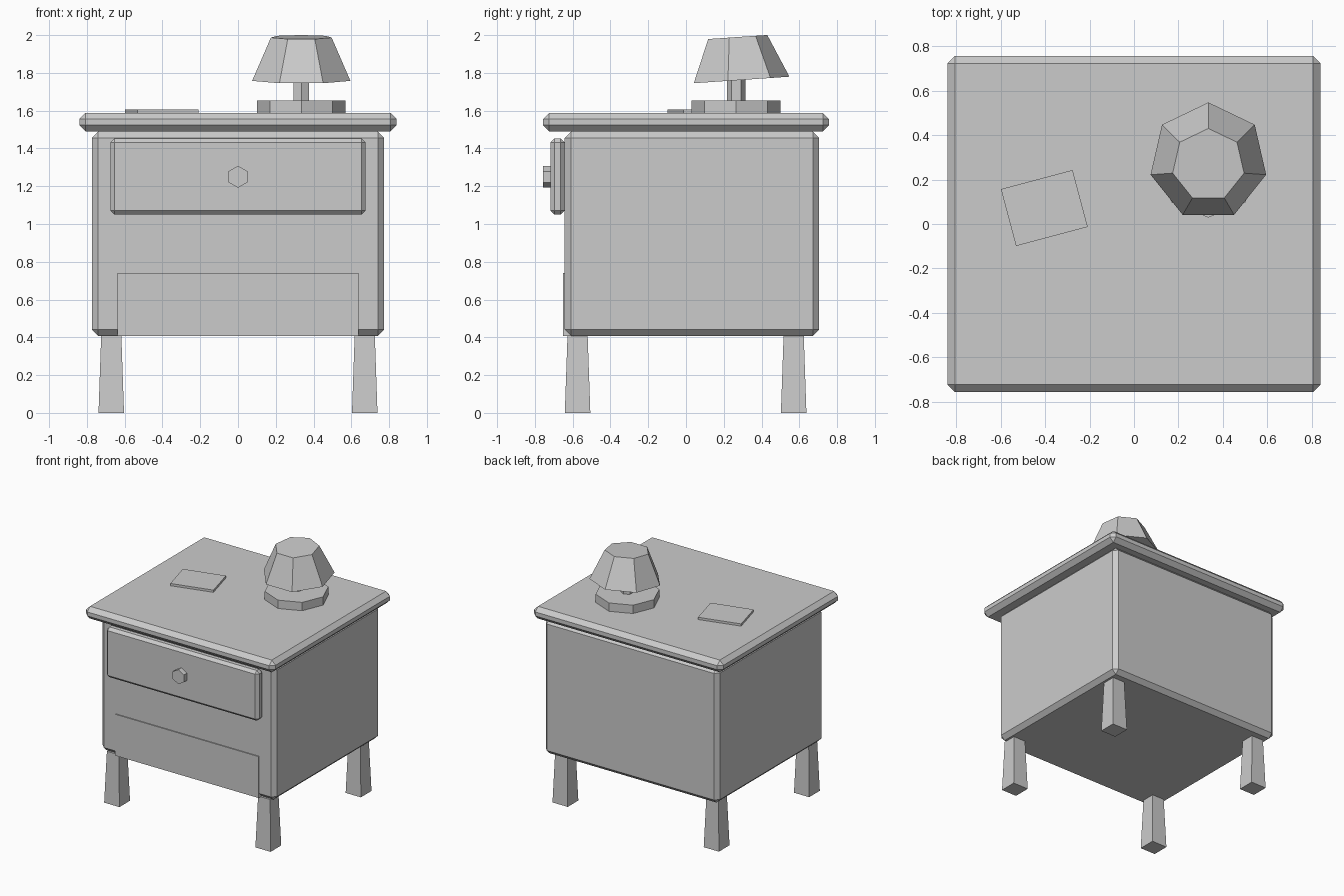
import bpy, math
from mathutils import Matrix, Vector

if "Cube" in bpy.data.objects:
    bpy.data.objects.remove(bpy.data.objects["Cube"])

grey = bpy.data.materials.new("plain grey")
grey.diffuse_color = (0.6, 0.6, 0.6, 1)
grey.use_nodes = True
grey.node_tree.nodes["Principled BSDF"].inputs["Base Color"].default_value = grey.diffuse_color


def finish(name):
    ob = bpy.context.object
    ob.name = name
    ob.data.materials.append(grey)
    return ob


def box(name, lo, hi, bevel=0.0, turn=0.0):
    """Box between two corners, with an optional chamfer and turn about z."""
    lo, hi = Vector(lo), Vector(hi)
    bpy.ops.mesh.primitive_cube_add(size=1, location=(lo + hi) / 2, rotation=(0, 0, turn))
    ob = finish(name)
    ob.data.transform(Matrix.Diagonal((*(hi - lo), 1)))
    if bevel:
        mod = ob.modifiers.new("chamfer", 'BEVEL')
        mod.width = bevel
        mod.segments = 1
    return ob


def frustum(name, sides, r_low, r_high, height, centre, rot=(0, 0, 0)):
    bpy.ops.mesh.primitive_cone_add(vertices=sides, radius1=r_low, radius2=r_high,
                                    depth=height, location=centre, rotation=rot)
    return finish(name)


# Cabinet
box("table_top", (-0.84, -0.757, 1.49), (0.84, 0.757, 1.588), 0.033)
box("cabinet_body", (-0.774, -0.642, 0.408), (0.774, 0.705, 1.489), 0.033)
box("drawer_front", (-0.676, -0.718, 1.05), (0.676, -0.642, 1.453), 0.022)
box("lower_panel", (-0.638, -0.65, 0.408), (0.638, -0.60, 0.74))
frustum("drawer_knob", 6, 0.058, 0.058, 0.05, (0, -0.732, 1.25), (math.pi / 2, 0, 0))

# Legs, wider at the foot
for side, x in (("left", -0.671), ("right", 0.671)):
    for end, y in (("front", -0.574), ("back", 0.57)):
        leg = box(f"{end}_{side}_leg", (x - 0.0675, y - 0.0675, 0), (x + 0.0675, y + 0.0675, 0.41))
        for v in leg.data.vertices:
            if v.co.z > 0:
                v.co.x *= 0.79
                v.co.y *= 0.79

# Lamp with a slightly tilted shade
frustum("lamp_base", 8, 0.235, 0.235, 0.07, (0.335, 0.264, 1.62))
frustum("lamp_stem", 6, 0.048, 0.048, 0.2, (0.335, 0.266, 1.75))
frustum("lamp_shade", 7, 0.267, 0.165, 0.228, (0.335, 0.2735, 1.8755), (math.radians(3.9), 0, 0))

# Thin book lying on the top
box("book", (-0.571, -0.0605, 1.586), (-0.237, 0.2045, 1.606), turn=math.radians(14.9))
